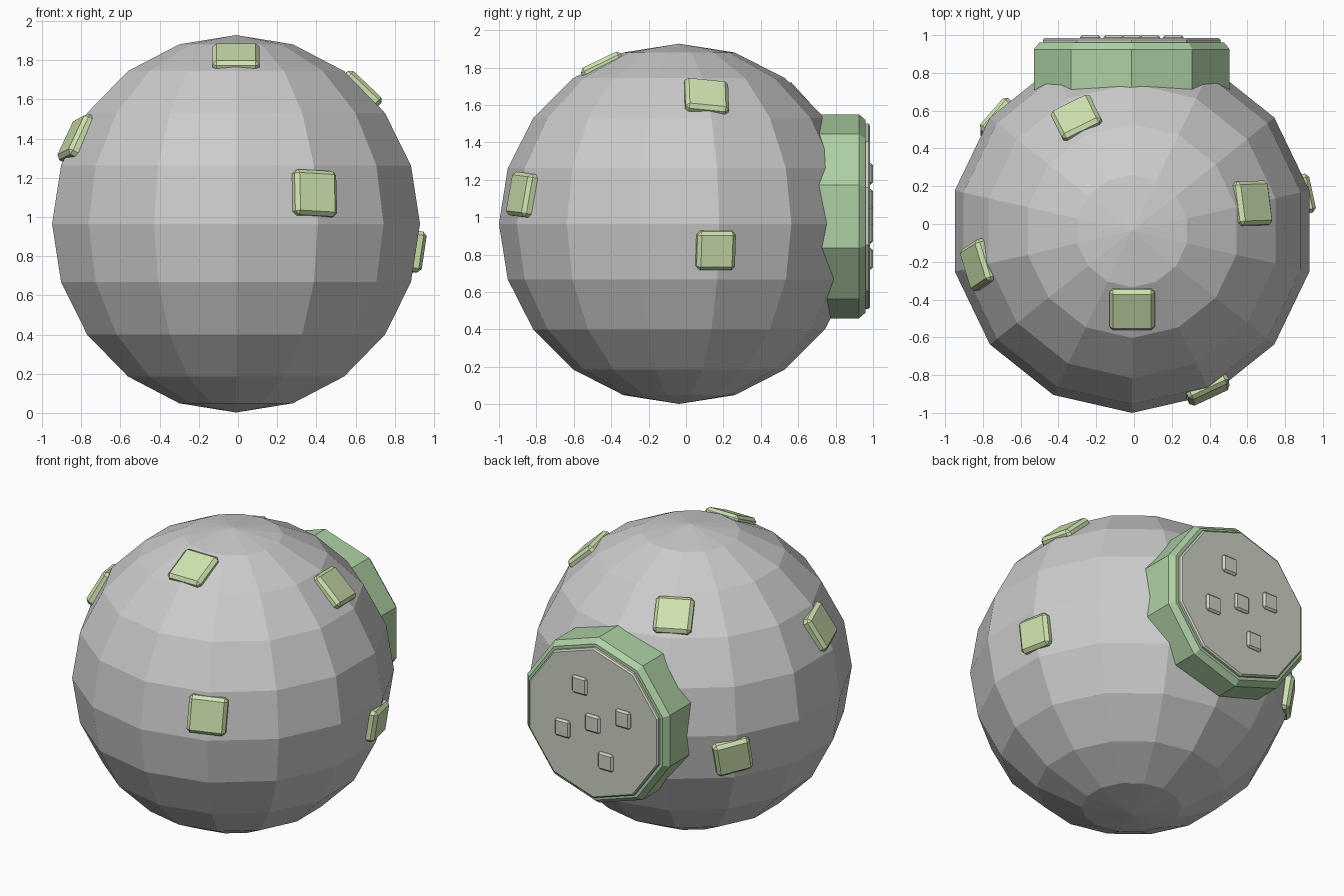
import bpy, bmesh, math
from mathutils import Matrix, Vector

if "Cube" in bpy.data.objects:
    bpy.data.objects.remove(bpy.data.objects["Cube"])

R = 0.963
CENTRE = Vector((-0.01, -0.037, 0.965))


def material(name, rgb):
    m = bpy.data.materials.new(name)
    m.diffuse_color = (*rgb, 1)
    m.use_nodes = True
    m.node_tree.nodes["Principled BSDF"].inputs["Base Color"].default_value = m.diffuse_color
    return m


LIME = material("lime", (0.62, 0.77, 0.43))
GREEN = material("green", (0.42, 0.63, 0.37))
SAGE = material("sage", (0.61, 0.64, 0.54))


def finish(bm, name, matrix, mat=None):
    bmesh.ops.recalc_face_normals(bm, faces=bm.faces)
    bm.transform(matrix)
    me = bpy.data.meshes.new(name)
    bm.to_mesh(me)
    bm.free()
    ob = bpy.data.objects.new(name, me)
    bpy.context.collection.objects.link(ob)
    if mat:
        me.materials.append(mat)
    return ob


def lathe(name, profile, sides, matrix, mat=None):
    """Turn (radius, height) points around z, first corner on -y."""
    bm = bmesh.new()
    rings = []
    for r, h in profile:
        rings.append([bm.verts.new((r * math.sin(math.tau * i / sides),
                                    -r * math.cos(math.tau * i / sides), h))
                      for i in range(sides)])
    for a, b in zip(rings, rings[1:]):
        for i in range(sides):
            j = (i + 1) % sides
            bm.faces.new((a[i], a[j], b[j], b[i]))
    if profile[0][0] > 1e-5:
        bm.faces.new(rings[0])
    if profile[-1][0] > 1e-5:
        bm.faces.new(rings[-1])
    bmesh.ops.remove_doubles(bm, verts=bm.verts, dist=1e-5)
    return finish(bm, name, matrix, mat)


def block(name, size, bevel, matrix, mat):
    """Box with chamfered edges."""
    bm = bmesh.new()
    bmesh.ops.create_cube(bm, size=1, matrix=Matrix.Diagonal((*size, 1)))
    bmesh.ops.bevel(bm, geom=bm.edges[:], offset=bevel, segments=1,
                    affect='EDGES', profile=0.5)
    return finish(bm, name, matrix, mat)


# Faceted ball
arc = [(R * math.sin(math.pi * k / 10), -R * math.cos(math.pi * k / 10)) for k in range(11)]
lathe("ball", arc, 14, Matrix.Translation(CENTRE))

# Ten-sided socket and its plate on the back
back = Matrix.Translation((-0.012, 0, 1.005)) @ Matrix.Rotation(-math.pi / 2, 4, 'X')
lathe("back_socket", [(0.545, 0.62), (0.545, 0.925), (0.515, 0.96)], 10, back, GREEN)
lathe("back_plate", [(0.495, 0.94), (0.495, 0.975), (0.485, 0.984)], 10, back, SAGE)

# Five small studs on the plate
for i, (x, z) in enumerate([(0, 0), (0.095, 0.227), (0.22, -0.088),
                            (-0.22, 0.088), (-0.095, -0.227)]):
    block(f"stud_{i + 1}", (0.11, 0.05, 0.115), 0.012,
          Matrix.Translation((x - 0.012, 0.975, z + 1.005)), SAGE)

# Raised square blocks lying on the ball: direction, size, roll in degrees
for i, (d, s, roll) in enumerate([
        ((0.40, -0.835, 0.155), 0.235, -3),
        ((0.00, -0.42, 0.865), 0.24, 0),
        ((-0.82, -0.18, 0.44), 0.235, 10),
        ((0.65, 0.15, 0.695), 0.235, -8),
        ((0.93, 0.20, -0.145), 0.21, 0),
        ((-0.30, 0.61, 0.68), 0.23, 0),
        ((-0.73, 0.60, -0.15), 0.225, 10)]):
    n = Vector(d).normalized()
    side = Vector((0, 0, 1)).cross(n).normalized()
    up = n.cross(side)
    frame = Matrix((side, up, n)).transposed().to_4x4()
    block(f"surface_block_{i + 1}", (s, s, 0.08), 0.02,
          Matrix.Translation(CENTRE + n * 0.935) @ frame
          @ Matrix.Rotation(math.radians(roll), 4, 'Z'), LIME)
